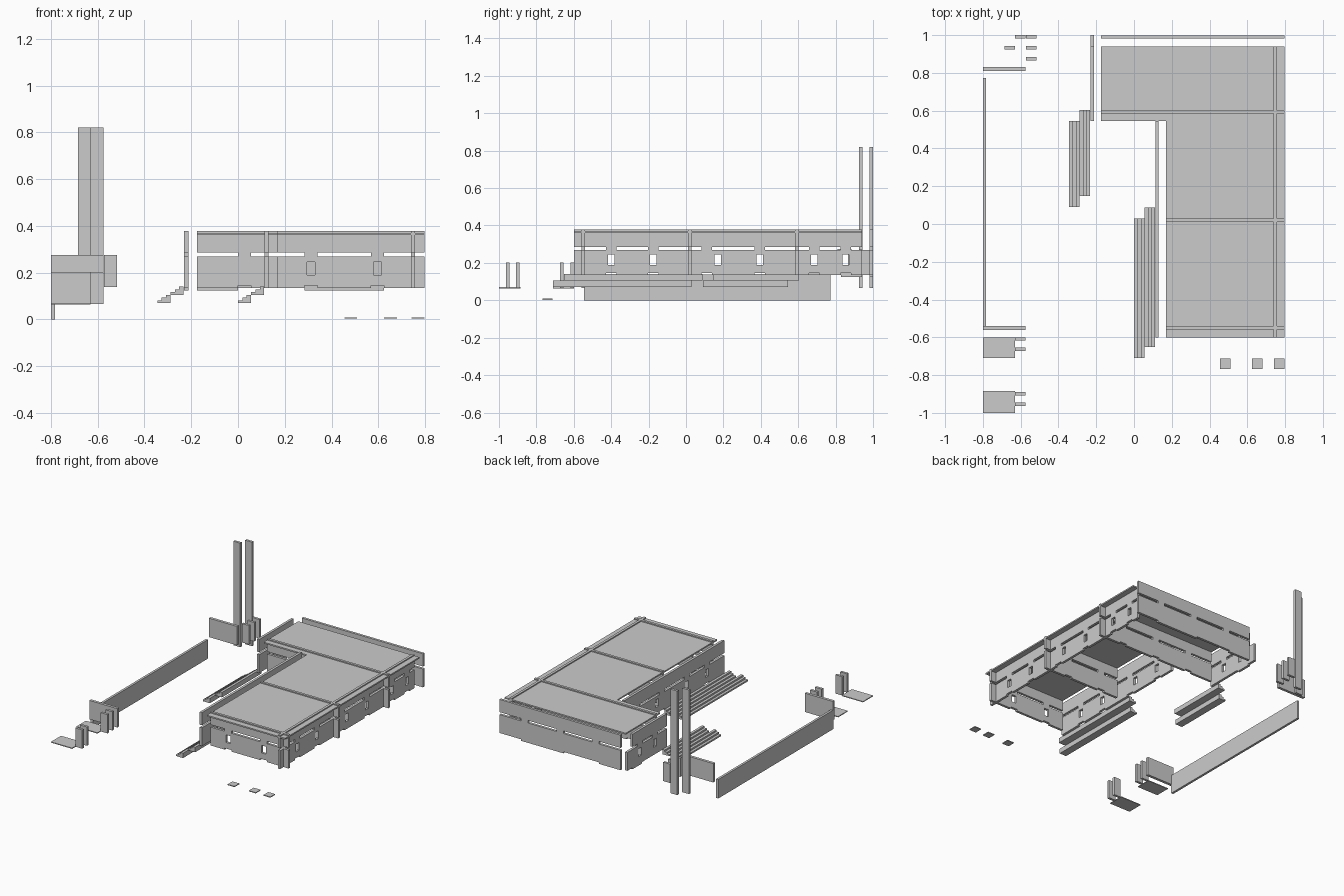
import bpy, bmesh

if "Cube" in bpy.data.objects:
    bpy.data.objects.remove(bpy.data.objects["Cube"])

T = 0.018                       # panel thickness
Z0, Z1, Z2, Z3 = 0.135, 0.268, 0.286, 0.378   # lower band, joint gap, upper band


def finish(name, bm):
    bmesh.ops.remove_doubles(bm, verts=bm.verts, dist=1e-5)
    bmesh.ops.recalc_face_normals(bm, faces=bm.faces)
    me = bpy.data.meshes.new(name)
    bm.to_mesh(me)
    bm.free()
    ob = bpy.data.objects.new(name, me)
    bpy.context.collection.objects.link(ob)
    return ob


def box(name, x0, x1, y0, y1, z0, z1):
    bm = bmesh.new()
    bmesh.ops.create_cube(bm, size=1)
    for v in bm.verts:
        v.co = (x0 + (v.co.x + .5) * (x1 - x0),
                y0 + (v.co.y + .5) * (y1 - y0),
                z0 + (v.co.z + .5) * (z1 - z0))
    return finish(name, bm)


def panel(name, axis, pos, solids, holes=()):
    """Flat panel running along axis; solids and holes are (u0, u1, z0, z1)."""
    rects = list(solids) + list(holes)
    us = sorted({round(r[i], 4) for r in rects for i in (0, 1)})
    zs = sorted({round(r[i], 4) for r in rects for i in (2, 3)})

    def inside(i, j):
        if not (0 <= i < len(us) - 1 and 0 <= j < len(zs) - 1):
            return False
        u, z = (us[i] + us[i + 1]) / 2, (zs[j] + zs[j + 1]) / 2
        hit = lambda rs: any(a < u < b and c < z < d for a, b, c, d in rs)
        return hit(solids) and not hit(holes)

    bm = bmesh.new()

    def quad(pts):
        bm.faces.new([bm.verts.new((u, pos + w, z) if axis == 'x' else (pos + w, u, z))
                      for u, w, z in pts])

    h = T / 2
    for i in range(len(us) - 1):
        for j in range(len(zs) - 1):
            if not inside(i, j):
                continue
            a, b, c, d = us[i], us[i + 1], zs[j], zs[j + 1]
            for w in (-h, h):
                quad([(a, w, c), (b, w, c), (b, w, d), (a, w, d)])
            for di, dj, p, q in ((-1, 0, (a, c), (a, d)), (1, 0, (b, c), (b, d)),
                                 (0, -1, (a, c), (b, c)), (0, 1, (a, d), (b, d))):
                if not inside(i + di, j + dj):
                    quad([(p[0], -h, p[1]), (q[0], -h, q[1]), (q[0], h, q[1]), (p[0], h, p[1])])
    bmesh.ops.remove_doubles(bm, verts=bm.verts, dist=1e-5)
    bmesh.ops.dissolve_limit(bm, angle_limit=0.01, verts=bm.verts, edges=bm.edges)
    return finish(name, bm)


def wall(name, axis, pos, a, b, tabs=(), windows=(), feet=(), top_end=None, notch=True):
    """Two bands joined by tabs, with windows, floor notches and bottom tabs."""
    solids = [(a, b, Z0, Z1), (a, top_end or b, Z2, Z3)]
    solids += [(t - .028, t + .028, Z1, Z2) for t in tabs]
    solids += [(f0, f1, Z0 - .011, Z0) for f0, f1 in feet]
    holes = [(w - .017, w + .017, .19, .245) for w in windows]
    if notch:
        holes += [(t - .028, t + .028, Z0, Z0 + .011) for t in tabs]
    return panel(name, axis, pos, solids, holes)


# house walls: long sides
side_windows = [-.40, -.175, .17, .395]
side_tabs = [-.40, -.175, .112, .395]
wall("right_wall", 'y', .748, -.6, .94, side_tabs + [.685, .855],
     side_windows + [.685, .855])
wall("left_wall", 'y', .122, -.6, .545, side_tabs, side_windows)
wall("wing_end_wall", 'y', -.221, .545, 1.0, [.685, .855], [.685, .855],
     [(.83, .94)], top_end=.94, notch=False)

# house walls: front, cross walls, back
cross = [.3125, .597]
wall("front_wall", 'x', -.55, .17, .797, cross, cross)
wall("middle_cross_wall", 'x', .02, .17, .797, cross)
wall("wing_cross_wall", 'x', .593, -.175, .797, [.0275] + cross)
wall("back_wall", 'x', .99, -.175, .797, [.0275] + cross, (),
     [(-.175, 0), (.285, .625)], notch=False)

# flat roof slabs
box("main_roof", .17, .797, -.6, .545, .36, .37)
box("wing_roof", -.175, .797, .545, .94, .36, .37)


# stair flights: two staggered three-step blocks each
def flight(name, x, y0, y1):
    step, rise = .0187, .0117
    for k in range(2):
        bx, bz, dy = x + k * 3 * step, .07 + k * 3 * rise, .058 * k
        prof = [(bx, bz)]
        for i in range(3):
            prof += [(bx + i * step, bz + (i + 1) * rise),
                     (bx + (i + 1) * step, bz + (i + 1) * rise)]
        prof.append((bx + 3 * step, bz))
        bm = bmesh.new()
        f = bm.faces.new([bm.verts.new((px, y0 + dy, pz)) for px, pz in prof])
        ext = bmesh.ops.extrude_face_region(bm, geom=[f])['geom']
        bmesh.ops.translate(bm, vec=(0, y1 - y0, 0),
                            verts=[v for v in ext if isinstance(v, bmesh.types.BMVert)])
        finish(f"{name}_{'lower' if k == 0 else 'upper'}", bm)


flight("terrace_stairs", 0, -.71, .03)
flight("wing_stairs", -.345, .09, .545)

# long garden wall and its end returns
box("garden_wall", -.8, -.783, -.545, .772, 0, Z0 + .003)
box("garden_return_front", -.8, -.575, -.56, -.54, .066, .202)
box("garden_return_back", -.8, -.575, .81, .83, .138, .275)

# chimney slabs and their small side pieces
box("chimney_slab_left", -.685, -.63, .925, .943, .066, .82)
box("chimney_slab_right", -.63, -.575, .982, 1.0, .066, .82)
for i, y in enumerate((.866, .925, .982)):
    box(f"chimney_side_{i}", -.573, -.517, y, y + .018, .138, .275)

# gate plinths with posts
for i, (y0, y1, posts) in enumerate(((-1, -.885, (-.9, -.955)), (-.71, -.6, (-.61, -.665)))):
    box(f"gate_plinth_{i}", -.8, -.63, y0, y1, .064, .07)
    for j, y in enumerate(posts):
        box(f"gate_post_{i}_{j}", -.63, -.575, y - .008, y + .01, .066, .202)

# stepping stones
for i, x in enumerate((.455, .625, .742)):
    box(f"stepping_stone_{i}", x, x + .055, -.768, -.713, .003, .009)
